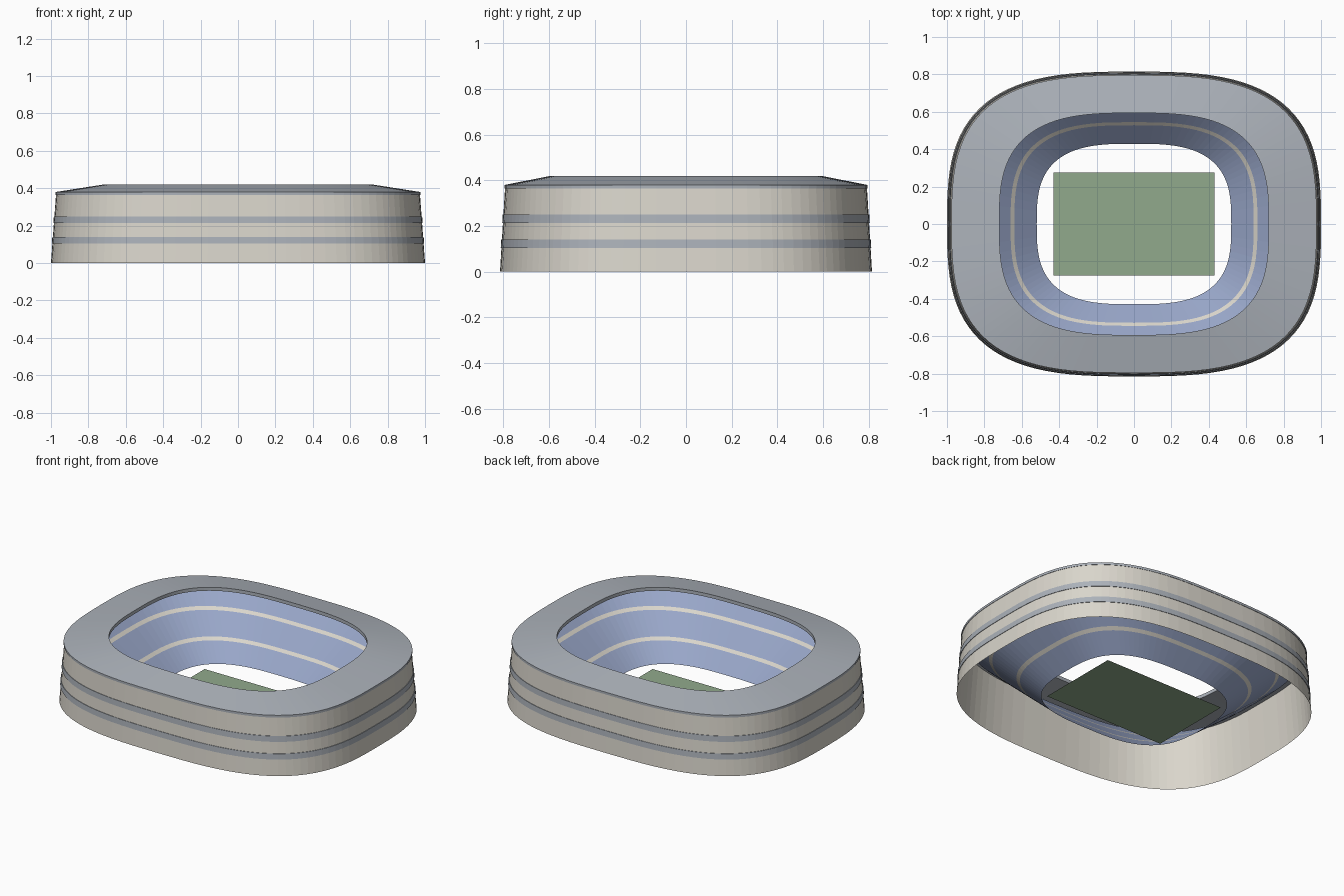
import bpy, bmesh
from math import sin, cos, pi, copysign

cube = bpy.data.objects.get("Cube")
if cube:
    bpy.data.objects.remove(cube, do_unlink=True)

SEGMENTS = 96
ROUNDNESS = 3.0


def material(name, *srgb):
    mat = bpy.data.materials.new(name)
    mat.use_nodes = True
    col = [((c / 255 + 0.055) / 1.055) ** 2.4 for c in srgb] + [1.0]
    mat.diffuse_color = col
    mat.node_tree.nodes["Principled BSDF"].inputs["Base Color"].default_value = col
    return mat


cream = material("cream_concrete", 218, 214, 204)
grey = material("roof_grey", 172, 178, 186)
blue = material("seat_blue", 152, 166, 200)
green = material("grass_green", 145, 170, 140)


def make_object(name, bm, mats):
    mesh = bpy.data.meshes.new(name)
    bm.to_mesh(mesh)
    bm.free()
    for m in mats:
        mesh.materials.append(m)
    obj = bpy.data.objects.new(name, mesh)
    bpy.context.collection.objects.link(obj)
    return obj


def squircle(rx, ry, z):
    """Points of a rounded-rectangle ring with half sizes rx, ry."""
    pts = []
    for i in range(SEGMENTS):
        t = 2 * pi * i / SEGMENTS
        c, s = cos(t), sin(t)
        pts.append((rx * copysign(abs(c) ** (2 / ROUNDNESS), c),
                    ry * copysign(abs(s) ** (2 / ROUNDNESS), s), z))
    return pts


def ring_shell(name, profile, mats, closed=False, accents=()):
    """Skin a profile of (rx, ry, z) rings; accent strips use the second colour."""
    bm = bmesh.new()
    rings = [[bm.verts.new(p) for p in squircle(*row)] for row in profile]
    pairs = list(zip(rings, rings[1:]))
    if closed:
        pairs.append((rings[-1], rings[0]))
    for k, (a, b) in enumerate(pairs):
        for i in range(SEGMENTS):
            j = (i + 1) % SEGMENTS
            face = bm.faces.new((a[i], a[j], b[j], b[i]))
            face.material_index = 1 if k in accents else 0
    return make_object(name, bm, mats)


# Outer wall, leaning slightly inward
WALL_TOP = 0.367


def wall_row(z, offset=0.0):
    f = z / WALL_TOP
    return (1 - 0.027 * f + offset, 0.815 - 0.022 * f + offset, z)


ring_shell("outer_wall", [wall_row(0), wall_row(WALL_TOP)], [cream])

# Thin bands around the wall
for name, low, high in (("lower_wall_band", 0.104, 0.14), ("upper_wall_band", 0.214, 0.25)):
    ring_shell(name, [wall_row(low), wall_row(low, 0.003),
                      wall_row(high, 0.003), wall_row(high)], [grey])

# Roof ring rising towards the central opening
ring_shell("roof", [(0.976, 0.796, 0.365), (0.976, 0.796, 0.38),
                    (0.72, 0.593, 0.42), (0.72, 0.593, 0.398)], [grey], closed=True)


# Seating bowl with two pale walkways
def bowl_row(r):
    return (r, r * 0.825, 0.02 + 0.8 * (r - 0.52))


ring_shell("seating_bowl", [bowl_row(r) for r in (0.93, 0.815, 0.795, 0.66, 0.64, 0.52)],
           [blue, cream], accents=(1, 3))

# Playing field
bm = bmesh.new()
bm.faces.new([bm.verts.new((0.43 * x, 0.275 * y, 0.008))
              for x, y in ((-1, -1), (1, -1), (1, 1), (-1, 1))])
make_object("playing_field", bm, [green])
